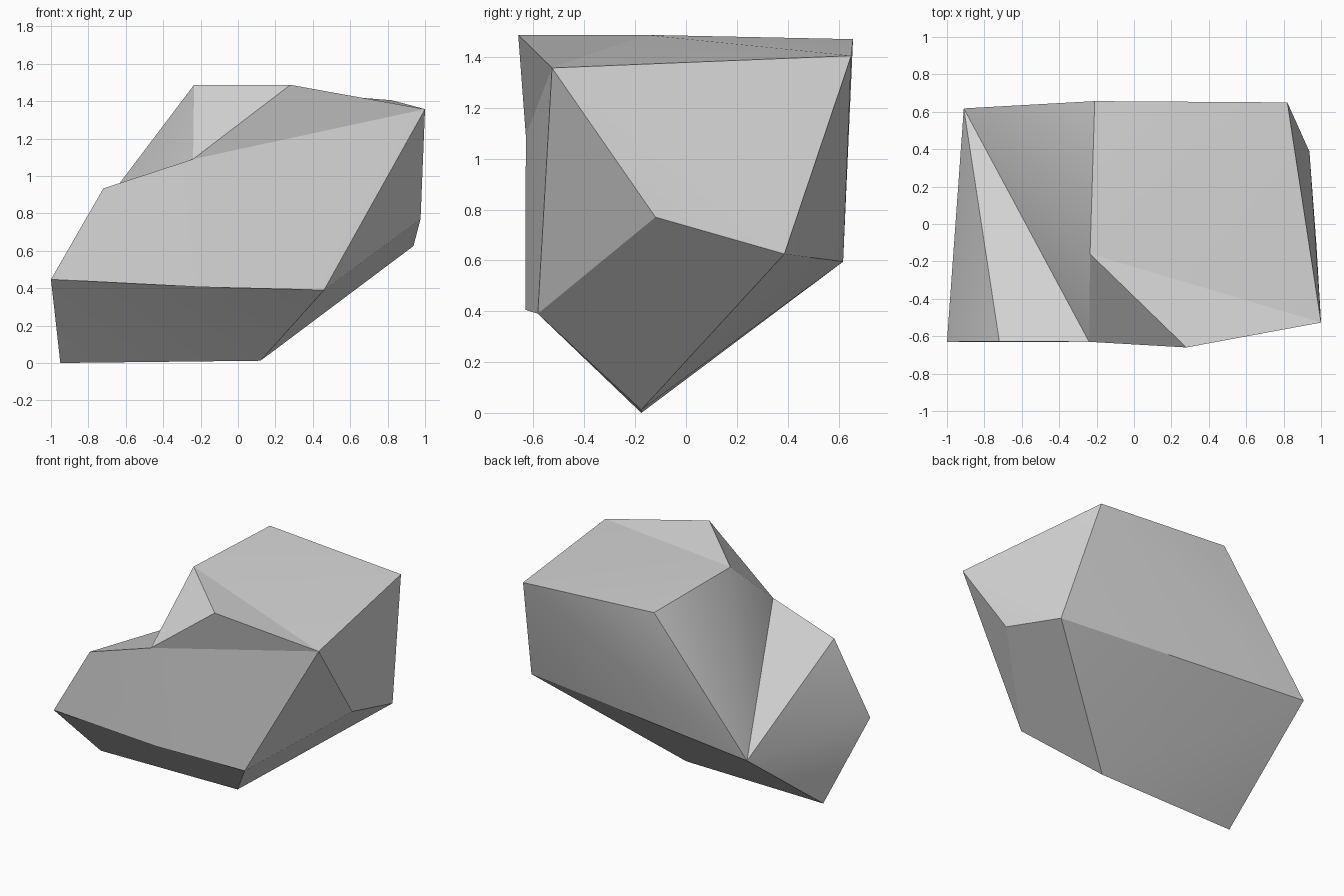
import bpy
import bmesh

# Remove the default cube only
default_cube = bpy.data.objects.get("Cube")
if default_cube:
    bpy.data.objects.remove(default_cube, do_unlink=True)

# Stone colour
stone = bpy.data.materials.new("stone_grey")
stone.use_nodes = True
grey = (0.69, 0.69, 0.69, 1.0)
stone.diffuse_color = grey
stone.node_tree.nodes["Principled BSDF"].inputs["Base Color"].default_value = grey

# Corners of the chipped boulder
corners = {
    "low_left_front": (-1.0, -0.63, 0.447),
    "low_mid_front": (-0.2, -0.632, 0.406),
    "low_right_front": (0.46, -0.583, 0.39),
    "keel_left": (-0.95, -0.176, 0.0),
    "keel_right": (0.12, -0.176, 0.012),
    "shoulder": (-0.72, -0.628, 0.933),
    "notch": (-0.24, -0.63, 1.09),
    "top_inner": (-0.235, -0.16, 1.487),
    "top_front": (0.28, -0.66, 1.487),
    "top_right": (1.0, -0.527, 1.357),
    "top_back_left": (-0.21, 0.657, 1.47),
    "top_back_right": (0.82, 0.65, 1.405),
    "back_left": (-0.91, 0.618, 0.595),
    "back_right": (0.938, 0.387, 0.625),
    "side_right": (0.976, -0.12, 0.77),
}

# Cut planes, each listed by its corners
facets = [
    # top
    "top_back_left top_inner top_back_right",
    "top_inner top_right top_back_right",
    "top_inner top_front top_right",
    # front and notch
    "top_inner notch top_front",
    "notch top_front top_right",
    "shoulder notch low_mid_front low_left_front",
    "notch top_right low_right_front low_mid_front",
    # right side
    "low_right_front top_right side_right",
    "side_right top_right back_right",
    "top_right top_back_right back_right",
    "low_right_front side_right back_right keel_right",
    # back
    "top_back_right back_right back_left",
    "top_back_right back_left top_back_left",
    # underside
    "low_left_front low_mid_front low_right_front",
    "low_left_front low_right_front keel_left",
    "low_right_front keel_right keel_left",
    "back_right keel_right back_left",
    "keel_right keel_left back_left",
    # left side
    "low_left_front keel_left back_left",
    "low_left_front back_left shoulder",
    "shoulder back_left notch",
    "back_left notch top_inner",
    "back_left top_inner top_back_left",
]

# Worn edges that blend softly; all others stay crisp
soft_edges = [
    ("low_left_front", "back_left"),
    ("back_left", "top_inner"),
    ("notch", "low_mid_front"),
    ("top_inner", "top_back_right"),
    ("top_right", "back_right"),
    ("top_back_right", "back_left"),
    ("keel_right", "back_left"),
    ("low_left_front", "low_right_front"),
    ("low_right_front", "keel_left"),
]

bm = bmesh.new()
vert = {name: bm.verts.new(co) for name, co in corners.items()}
for facet in facets:
    bm.faces.new([vert[name] for name in facet.split()])
bmesh.ops.recalc_face_normals(bm, faces=bm.faces)
for face in bm.faces:
    face.smooth = True
for edge in bm.edges:
    edge.smooth = False
for a, b in soft_edges:
    bm.edges.get((vert[a], vert[b])).smooth = True

mesh = bpy.data.meshes.new("boulder")
bm.to_mesh(mesh)
bm.free()
mesh.materials.append(stone)
boulder = bpy.data.objects.new("boulder", mesh)
bpy.context.collection.objects.link(boulder)
